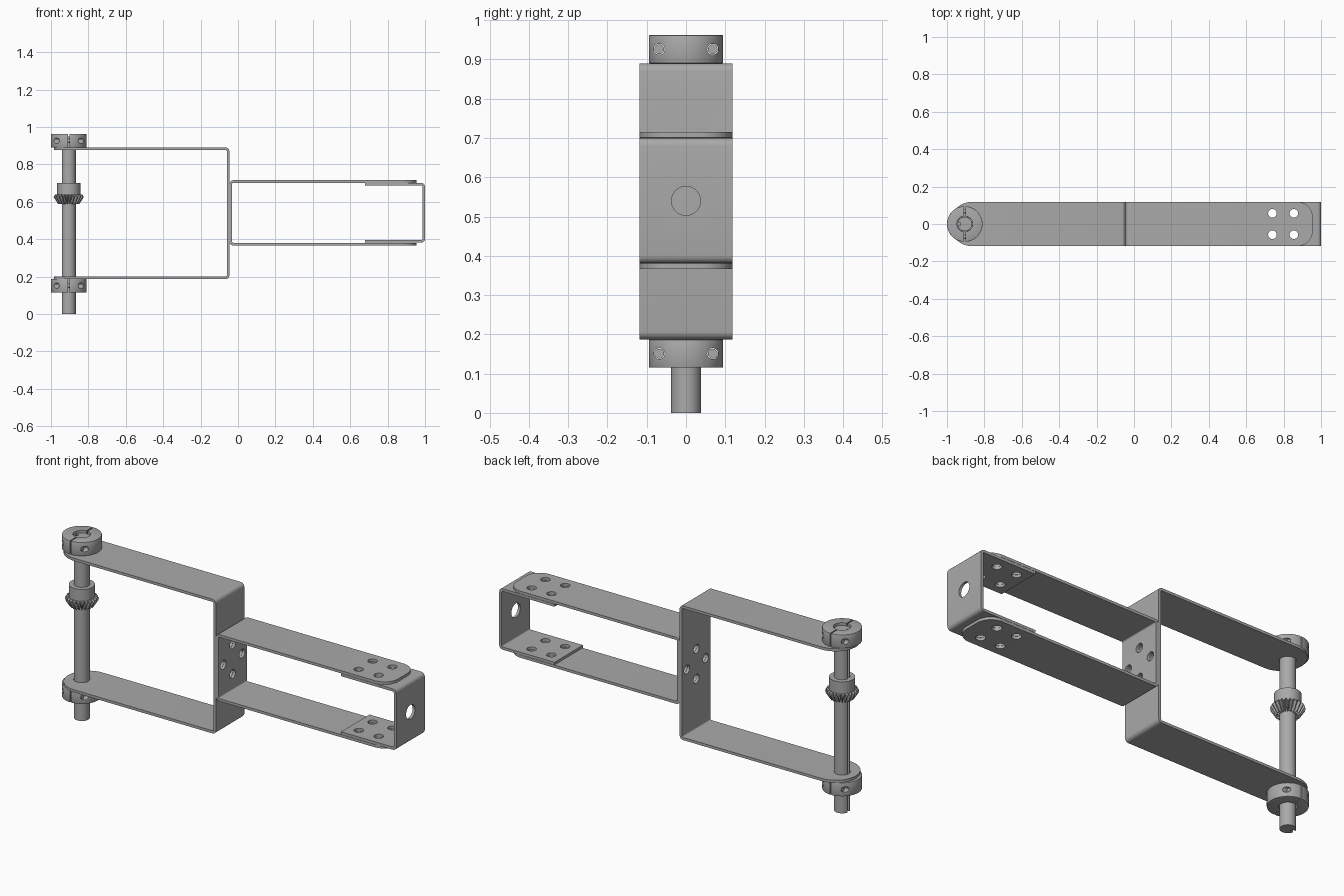
import bpy, bmesh
from math import pi, sin, cos, tau, sqrt
from mathutils import Vector, Matrix

if "Cube" in bpy.data.objects:
    bpy.data.objects.remove(bpy.data.objects["Cube"])

grey = bpy.data.materials.new("plain grey metal")
grey.use_nodes = True
grey.diffuse_color = (0.4, 0.4, 0.4, 1)
grey.node_tree.nodes["Principled BSDF"].inputs["Base Color"].default_value = (0.4, 0.4, 0.4, 1)

SHAFT_X = -0.905
HALF_W = 0.118
T = 0.014
parts = []


def finish(name, bm):
    bmesh.ops.remove_doubles(bm, verts=bm.verts, dist=1e-5)
    bmesh.ops.recalc_face_normals(bm, faces=bm.faces)
    mesh = bpy.data.meshes.new(name)
    bm.to_mesh(mesh)
    bm.free()
    mesh.materials.append(grey)
    ob = bpy.data.objects.new(name, mesh)
    bpy.context.collection.objects.link(ob)
    return ob


def rounded(corners, steps=10):
    """Closed outline of right-angled corners (u, v, radius)."""
    pts = []
    for i, (u, v, r) in enumerate(corners):
        p = Vector((u, v))
        if r == 0:
            pts.append(p)
            continue
        a = (Vector(corners[i - 1][:2]) - p).normalized()
        b = (Vector(corners[(i + 1) % len(corners)][:2]) - p).normalized()
        c = p + r * (a + b)
        for k in range(steps + 1):
            t = pi / 2 * k / steps
            pts.append(c - r * (b * cos(t) + a * sin(t)))
    return [p for i, p in enumerate(pts) if (p - pts[i - 1]).length > 1e-5]


def prism(name, pts, axis, lo, hi):
    """Extrude an outline along y (points are x, z) or z (points are x, y)."""
    place = {"y": lambda p, h: (p[0], h, p[1]), "z": lambda p, h: (p[0], p[1], h)}[axis]
    bm = bmesh.new()
    face = bm.faces.new([bm.verts.new(place(p, lo)) for p in pts])
    new = bmesh.ops.extrude_face_region(bm, geom=[face])["geom"]
    step = Vector(place((0, 0), hi - lo))
    bmesh.ops.translate(bm, vec=step, verts=[v for v in new if isinstance(v, bmesh.types.BMVert)])
    return finish(name, bm)


def cylinder(name, centre, radius, length, axis="z", sides=32):
    turn = Matrix.Rotation(pi / 2, 4, "Y") if axis == "x" else Matrix()
    bm = bmesh.new()
    bmesh.ops.create_cone(bm, cap_ends=True, segments=sides, radius1=radius, radius2=radius,
                          depth=length, matrix=Matrix.Translation(centre) @ turn)
    return finish(name, bm)


def box(name, centre, size):
    bm = bmesh.new()
    bmesh.ops.create_cube(bm, size=1, matrix=Matrix.Translation(centre) @ Matrix.Diagonal((*size, 1)))
    return finish(name, bm)


def carve(ob, cutters, operation="DIFFERENCE"):
    bpy.context.view_layer.objects.active = ob
    for c in cutters:
        mod = ob.modifiers.new("carve", "BOOLEAN")
        mod.operation, mod.solver, mod.object = operation, "EXACT", c
        bpy.ops.object.modifier_apply(modifier=mod.name)
        bpy.data.objects.remove(c)


def bracket(name, web, end, z0, z1, end_radius):
    """Bent strip: a web at x = web and two flanges reaching to x = end."""
    s = 1 if end > web else -1
    profile = rounded([(end, z0, 0), (web, z0, 0.02), (web, z1, 0.02), (end, z1, 0),
                       (end, z1 - T, 0), (web + s * T, z1 - T, 0.006),
                       (web + s * T, z0 + T, 0.006), (end, z0 + T, 0)], 5)
    if not end_radius:
        ob = prism(name, profile, "y", -HALF_W, HALF_W)
    else:
        ob = prism(name, profile, "y", -HALF_W - 0.02, HALF_W + 0.02)
        far = web - s * 0.1
        plan = rounded([(far, -HALF_W, 0), (end, -HALF_W, end_radius),
                        (end, HALF_W, end_radius), (far, HALF_W, 0)], 16)
        carve(ob, [prism("plan_cutter", plan, "z", z0 - 0.1, z1 + 0.1)], "INTERSECT")
    parts.append(ob)
    return ob


def flange_holes():
    return [cylinder("hole_cutter", (x, y, 0.54), 0.023, 1)
            for x in (0.74, 0.855) for y in (-0.057, 0.057)]


def web_holes():
    return [cylinder("hole_cutter", (-0.045, 0.078 * cos(a), 0.54 + 0.078 * sin(a)), 0.023, 0.1, "x")
            for a in (0, pi / 2, pi, 3 * pi / 2)]


# Brackets
wide = bracket("wide_bracket", -0.046, -0.985, 0.187, 0.89, HALF_W)
carve(wide, web_holes() + [cylinder("hole_cutter", (SHAFT_X, 0, 0.54), 0.039, 1)])
narrow = bracket("narrow_bracket", -0.045, 0.955, 0.366, 0.715, 0.08)
carve(narrow, web_holes() + flange_holes())
end_cap = bracket("end_bracket", 1.0, 0.68, 0.381, 0.7, 0)
carve(end_cap, flange_holes() + [cylinder("hole_cutter", (1, 0, 0.54), 0.037, 0.1, "x")])

# Shaft with a full-length keyway
shaft = cylinder("shaft", (SHAFT_X, 0, 0.475), 0.038, 0.95, sides=48)
carve(shaft, [box("keyway_cutter", (SHAFT_X - 0.035, 0, 0.475), (0.026, 0.018, 1.2))])
parts.append(shaft)

# Two-piece clamp collars with cross screws
R = 0.095
for label, z0, z1 in (("lower", 0.115, 0.187), ("upper", 0.89, 0.962)):
    zc = (z0 + z1) / 2
    collar = cylinder(label + "_collar", (SHAFT_X, 0, zc), R, z1 - z0, sides=64)
    bevel = collar.modifiers.new("edge", "BEVEL")
    bevel.width, bevel.segments = 0.003, 2
    cuts = [cylinder("bore_cutter", (SHAFT_X, 0, zc), 0.042, 0.2, sides=48),
            box("split_cutter", (SHAFT_X, 0, zc), (0.006, 0.3, 0.2))]
    bpy.context.view_layer.objects.active = collar
    bpy.ops.object.modifier_apply(modifier=bevel.name)
    for y in (-0.068, 0.068):
        cuts.append(cylinder("screw_cutter", (SHAFT_X, y, zc), 0.014, 0.3, "x", 20))
        parts.append(cylinder(label + "_collar_screw", (SHAFT_X, y, zc), 0.0125, 0.105, "x", 20))
    carve(collar, cuts)
    parts.append(collar)

# Bevel gear with hub, teeth facing down
parts.append(cylinder("gear_hub", (SHAFT_X, 0, 0.668), 0.062, 0.064, sides=48))
TEETH = 24
bm = bmesh.new()
# each ring: (root radius, root height, tip radius, tip height)
rings = [(0.055, 0.64, 0.055, 0.64), (0.074, 0.638, 0.081, 0.625),
         (0.05, 0.607, 0.058, 0.589), (0.03, 0.607, 0.03, 0.589)]
loops = []
for rr, rz, tr, tz in rings:
    loop = []
    for i in range(TEETH):
        for k, (r, z) in zip((0, 0.3, 0.5, 0.8), ((rr, rz), (tr, tz), (tr, tz), (rr, rz))):
            a = tau * (i + k) / TEETH
            loop.append(bm.verts.new((SHAFT_X + r * cos(a), r * sin(a), z)))
    loops.append(loop)
for a, b in zip(loops, loops[1:]):
    for i in range(len(a)):
        bm.faces.new((a[i - 1], a[i], b[i], b[i - 1]))
for loop in (loops[0], loops[-1]):
    bm.faces.new(loop)
parts.append(finish("bevel_gear", bm))

# Smooth shading with sharp edges kept
bpy.ops.object.select_all(action="DESELECT")
for ob in parts:
    ob.select_set(True)
bpy.context.view_layer.objects.active = parts[0]
bpy.ops.object.shade_smooth_by_angle(angle=pi / 6)
